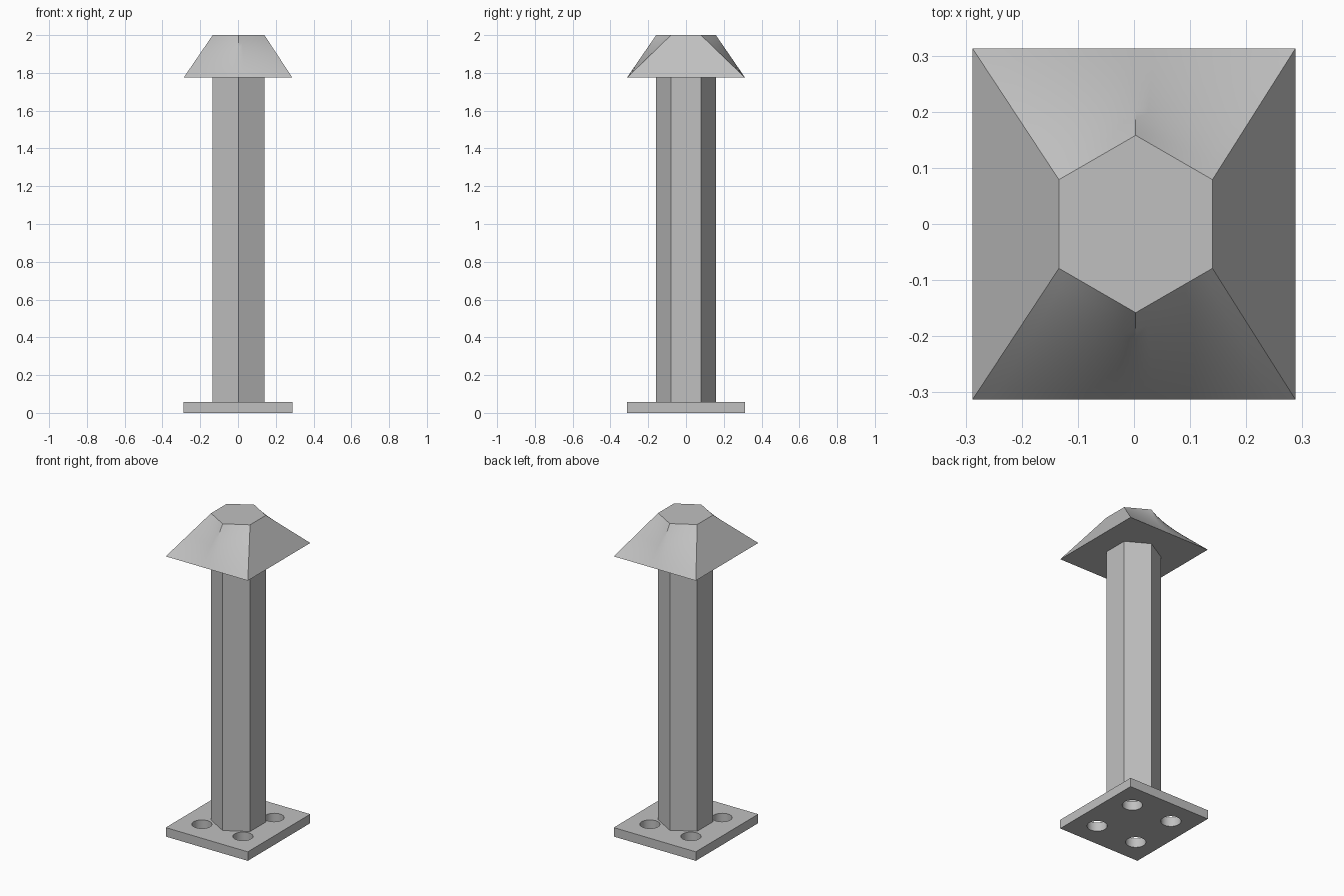
import bpy, bmesh, math
from mathutils import Vector

cube = bpy.data.objects.get("Cube")
if cube:
    bpy.data.objects.remove(cube, do_unlink=True)

HALF_X, HALF_Y = 0.2875, 0.3125
PLATE_TOP, CAP_BOTTOM, TOP = 0.057, 1.775, 2.0
POST_X, POST_RADIUS = 0.003, 0.158

grey = bpy.data.materials.new("grey metal")
grey.use_nodes = True
grey.diffuse_color = (0.53, 0.53, 0.53, 1)
bsdf = next(n for n in grey.node_tree.nodes if n.type == 'BSDF_PRINCIPLED')
bsdf.inputs["Base Color"].default_value = grey.diffuse_color


def add_object(name, bm, smooth=False):
    bmesh.ops.remove_doubles(bm, verts=bm.verts, dist=1e-5)
    bmesh.ops.recalc_face_normals(bm, faces=bm.faces)
    mesh = bpy.data.meshes.new(name)
    bm.to_mesh(mesh)
    bm.free()
    mesh.materials.clear()
    mesh.materials.append(grey)
    obj = bpy.data.objects.new(name, mesh)
    bpy.context.collection.objects.link(obj)
    if smooth:
        bpy.ops.object.select_all(action='DESELECT')
        obj.select_set(True)
        bpy.context.view_layer.objects.active = obj
        bpy.ops.object.shade_smooth_by_angle(angle=math.radians(30))
    return obj


def ring(cx, cy, radius, count, start=0.0):
    angles = [start + math.tau * i / count for i in range(count)]
    return [Vector((cx + radius * math.cos(a), cy + radius * math.sin(a), 0)) for a in angles]


def loft(bm, rings):
    """Join matching rings of points and close both ends."""
    loops = [[bm.verts.new(p) for p in r] for r in rings]
    for a, b in zip(loops, loops[1:]):
        for i in range(len(a)):
            j = (i + 1) % len(a)
            bm.faces.new((a[i], a[j], b[j], b[i]))
    bm.faces.new(loops[0][::-1])
    bm.faces.new(loops[-1])


def at_height(points, z):
    return [Vector((p.x, p.y, z)) for p in points]


# Base plate with four bolt holes
curve = bpy.data.curves.new("plate_outline", 'CURVE')
curve.dimensions = '2D'
curve.fill_mode = 'BOTH'
curve.extrude = PLATE_TOP / 2
corners = [Vector((sx * HALF_X, sy * HALF_Y, 0))
           for sx, sy in ((-1, -1), (1, -1), (1, 1), (-1, 1))]
outlines = [corners] + [ring(c.x / 2, c.y / 2, 0.058, 32) for c in corners]
for outline in outlines:
    spline = curve.splines.new('POLY')
    spline.points.add(len(outline) - 1)
    for point, co in zip(spline.points, outline):
        point.co = (co.x, co.y, 0, 1)
    spline.use_cyclic_u = True
helper = bpy.data.objects.new("plate_outline", curve)
plate_mesh = bpy.data.meshes.new_from_object(helper)
bm = bmesh.new()
bm.from_mesh(plate_mesh)
bmesh.ops.translate(bm, verts=bm.verts, vec=(0, 0, PLATE_TOP / 2))
add_object("base_plate", bm, smooth=True)
bpy.data.objects.remove(helper)
bpy.data.curves.remove(curve)
bpy.data.meshes.remove(plate_mesh)

# Hexagonal post with corners to the front and back
hexagon = ring(POST_X, 0, POST_RADIUS, 6, math.radians(-150))
bm = bmesh.new()
loft(bm, [at_height(hexagon, PLATE_TOP), at_height(hexagon, CAP_BOTTOM)])
add_object("post", bm)

# Cap: ruled loft from the rectangle up to the hexagon
rectangle = [Vector((sx * HALF_X, sy * HALF_Y, 0))
             for sx, sy in ((-1, -1), (0, -1), (1, -1), (1, 1), (0, 1), (-1, 1))]


def subdivide(points, steps):
    return [points[i].lerp(points[(i + 1) % len(points)], k / steps)
            for i in range(len(points)) for k in range(steps)]


low = at_height(subdivide(rectangle, 8), CAP_BOTTOM)
high = at_height(subdivide(hexagon, 8), TOP)
LEVELS = 10
bm = bmesh.new()
loft(bm, [[a.lerp(b, k / LEVELS) for a, b in zip(low, high)] for k in range(LEVELS + 1)])
add_object("cap", bm, smooth=True)
